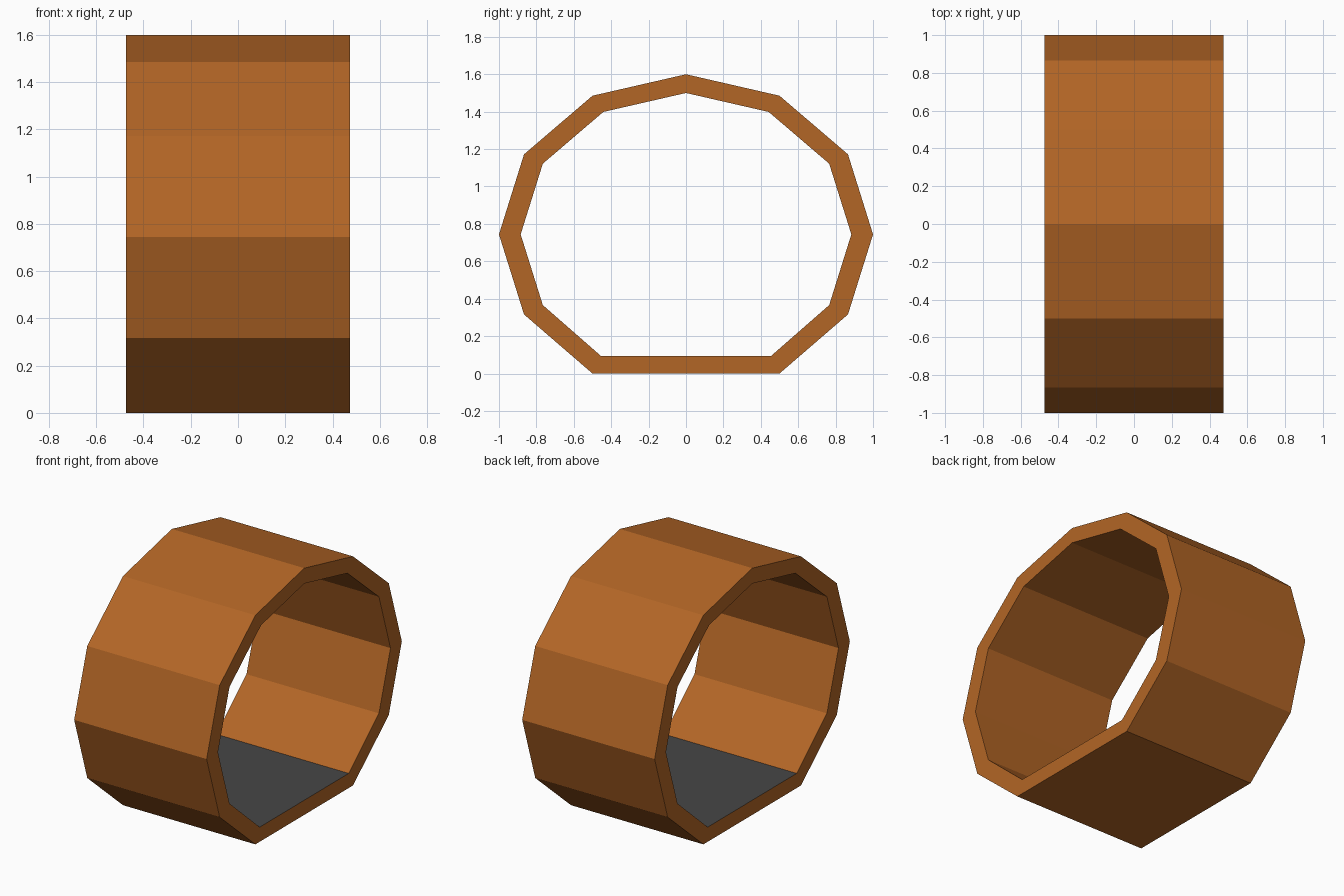
import bpy, bmesh, math

if "Cube" in bpy.data.objects:
    bpy.data.objects.remove(bpy.data.objects["Cube"])

HALF_WIDTH = 0.475
CENTRE_Z = 0.744


def material(name, colour):
    m = bpy.data.materials.new(name)
    m.diffuse_color = (*colour, 1)
    m.use_nodes = True
    m.node_tree.nodes["Principled BSDF"].inputs["Base Color"].default_value = m.diffuse_color
    return m


def profile(ry, rz, foot):
    """Twelve-sided oval whose lowest corner is cut off to a flat foot."""
    pts = []
    for i in range(11):
        a = math.radians(-60 + 30 * i)
        pts.append([ry * math.cos(a + 0), CENTRE_Z + rz * math.sin(a)])
    pts[0], pts[-1] = [foot[0], foot[1]], [-foot[0], foot[1]]
    return pts


outer = profile(1.0, 0.856, (0.5, 0.0))
inner = profile(0.884, 0.756, (0.456, 0.095))

# Faceted barrel ring, open at both ends
bm = bmesh.new()


def loop(pts, x):
    return [bm.verts.new((x, y, z)) for y, z in pts]


rings = [loop(outer, -HALF_WIDTH), loop(outer, HALF_WIDTH),
         loop(inner, HALF_WIDTH), loop(inner, -HALF_WIDTH)]
n = len(outer)
for r in range(4):
    a, b = rings[r], rings[(r + 1) % 4]
    for i in range(n):
        j = (i + 1) % n
        bm.faces.new((a[i], a[j], b[j], b[i]))
bmesh.ops.recalc_face_normals(bm, faces=bm.faces)

# Grey on the flat inner floor only
for f in bm.faces:
    if f.normal.z > 0.99 and f.calc_center_median().z < 0.2:
        f.material_index = 1

mesh = bpy.data.meshes.new("barrel_ring")
bm.to_mesh(mesh)
bm.free()
mesh.materials.append(material("orange brown wood", (0.45, 0.132, 0.019)))
mesh.materials.append(material("dark grey floor", (0.061, 0.061, 0.061)))
bpy.context.collection.objects.link(bpy.data.objects.new("barrel_ring", mesh))
